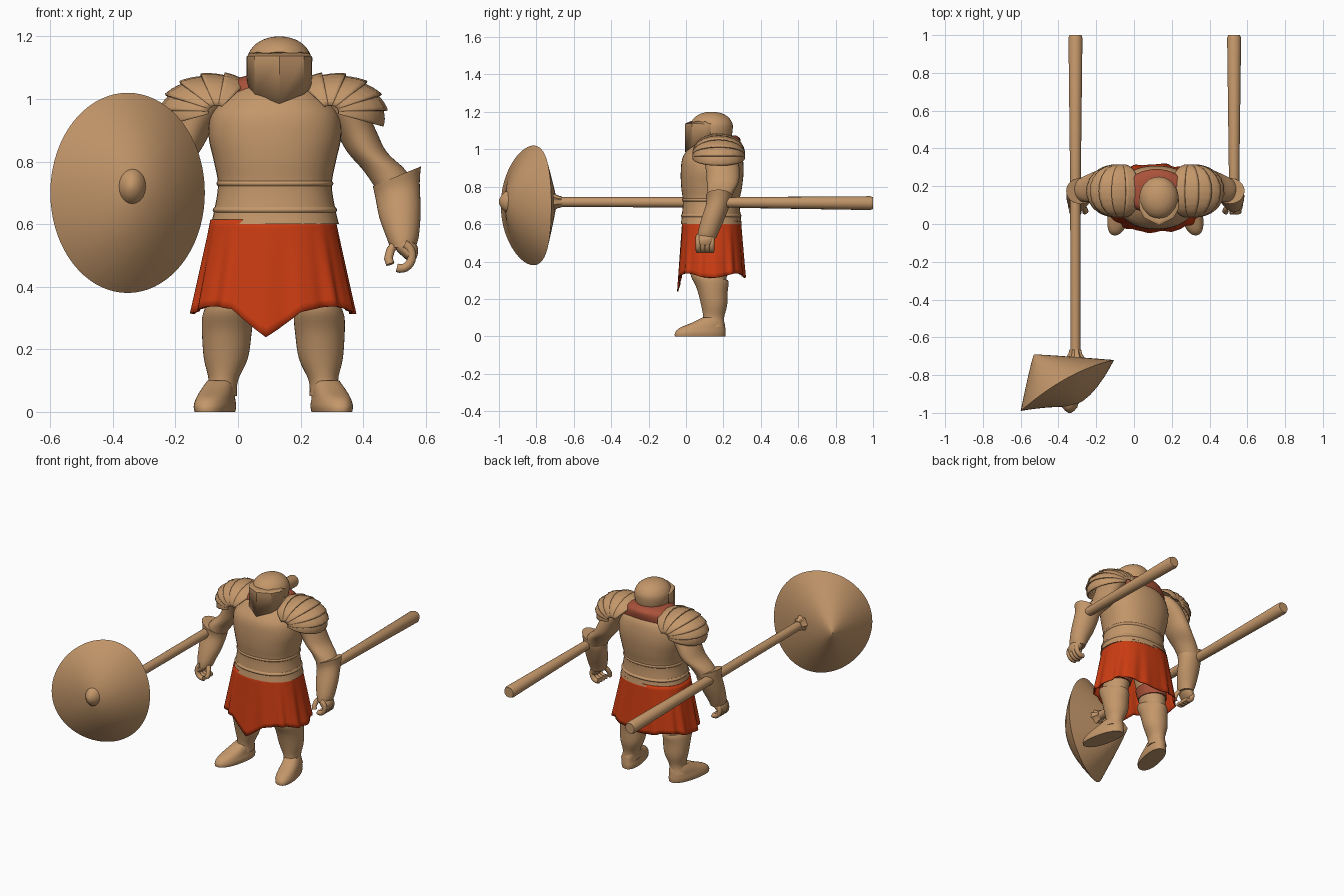
import bpy, bmesh, math
from math import sin, cos, pi, radians
from mathutils import Vector

if "Cube" in bpy.data.objects:
    bpy.data.objects.remove(bpy.data.objects["Cube"])

MX = 0.113  # mirror plane of the figure


def material(name, rgb):
    m = bpy.data.materials.new(name)
    m.diffuse_color = (*rgb, 1)
    m.use_nodes = True
    m.node_tree.nodes["Principled BSDF"].inputs["Base Color"].default_value = m.diffuse_color
    return m


TAN = material("tan", (0.55, 0.31, 0.145))
RED = material("bright red", (0.60, 0.045, 0.006))
DULL = material("dull red", (0.40, 0.085, 0.042))


def finish(name, bm, mat, thick=0, angle=40):
    bmesh.ops.recalc_face_normals(bm, faces=bm.faces)
    me = bpy.data.meshes.new(name)
    bm.to_mesh(me)
    bm.free()
    me.shade_smooth()
    me.set_sharp_from_angle(angle=radians(angle))
    me.materials.append(mat)
    ob = bpy.data.objects.new(name, me)
    bpy.context.collection.objects.link(ob)
    if thick:
        mod = ob.modifiers.new("thickness", 'SOLIDIFY')
        mod.thickness = thick
        mod.offset = 0
    return ob


def skin(bm, rings, closed=True, caps=True):
    """Bridge rows of points into a surface."""
    rows = [[bm.verts.new(p) for p in r] for r in rings]
    n = len(rows[0])
    for a, b in zip(rows, rows[1:]):
        for i in range(n if closed else n - 1):
            j = (i + 1) % n
            bm.faces.new((a[i], a[j], b[j], b[i]))
    if caps:
        bm.faces.new(rows[0])
        bm.faces.new(rows[-1])


def smooth_path(pts, sub=4):
    """Catmull-Rom through tuples of any length."""
    v = [Vector(p) for p in pts]
    v = [v[0]] + v + [v[-1]]
    out = []
    for k in range(1, len(v) - 2):
        a, b, c, d = v[k - 1:k + 3]
        for i in range(sub):
            t = i / sub
            out.append(0.5 * (2 * b + (c - a) * t + (2 * a - 5 * b + 4 * c - d) * t * t
                              + (3 * b - a - 3 * c + d) * t ** 3))
    return out + [v[-2]]


def oval(x, y, z, rx, ry, n=40, e=2.0):
    pts = []
    for i in range(n):
        a = 2 * pi * i / n
        c, s = cos(a), sin(a)
        pts.append(Vector((x + rx * math.copysign(abs(c) ** (2 / e), c),
                           y + ry * math.copysign(abs(s) ** (2 / e), s), z)))
    return pts


def loft(name, sections, mat, e=2.0, warp=None, sub=4):
    """Body through horizontal ovals (x, y, z, rx, ry)."""
    rings = [oval(*p, e=e) for p in smooth_path(sections, sub)]
    if warp:
        rings = [[warp(p) for p in r] for r in rings]
    bm = bmesh.new()
    skin(bm, rings)
    return finish(name, bm, mat)


def tube(name, pts, r, mat):
    cu = bpy.data.curves.new(name, 'CURVE')
    cu.dimensions = '3D'
    cu.bevel_depth, cu.bevel_resolution, cu.use_fill_caps = r, 3, True
    sp = cu.splines.new('POLY')
    sp.points.add(len(pts) - 1)
    for q, p in zip(sp.points, pts):
        q.co = (*p, 1)
    cu.materials.append(mat)
    ob = bpy.data.objects.new(name, cu)
    bpy.context.collection.objects.link(ob)


# Torso armour with flared waist edge and a belt ridge
TX = 0.118
loft("breastplate", [(TX, .135, .60, .205, .163), (TX, .135, .645, .194, .157),
     (TX, .135, .725, .182, .152), (TX, .137, .80, .195, .163), (TX, .14, .88, .212, .168),
     (TX, .142, .95, .205, .162), (TX, .15, 1.0, .165, .14), (TX, .15, 1.04, .11, .10),
     (TX, .15, 1.06, .06, .06)], TAN, e=2.25)
for z, rx, ry in ((.645, .199, .162), (.73, .187, .157)):
    loft("waist_ridge", [(TX, .135, z - .01, rx - .006, ry - .006), (TX, .135, z, rx, ry),
         (TX, .135, z + .01, rx - .006, ry - .006)], TAN, e=2.25)
loft("shoulder_cloth", [(TX, .17, .96, .19, .10), (TX, .17, 1.01, .188, .115),
     (TX, .175, 1.055, .15, .115), (TX, .175, 1.075, .09, .09)], DULL)

# Helmet, neck and pointed visor
HX = 0.132
loft("neck", [(HX, .135, .99, .08, .08), (HX, .135, 1.04, .085, .09), (HX, .135, 1.1, .085, .09)], TAN)
loft("helmet", [(HX, .135, 1.065, .096, .108), (HX, .137, 1.10, .103, .112), (HX, .137, 1.135, .102, .112),
     (HX, .137, 1.165, .086, .096), (HX, .137, 1.186, .06, .068), (HX, .137, 1.197, .03, .035),
     (HX, .137, 1.2, .006, .006)], TAN)
bm = bmesh.new()
cols = [(-.10, .13, 1.13, 1.05), (-.098, .08, 1.135, 1.035), (-.075, .035, 1.135, 1.015), (0, -.002, 1.135, .985),
        (.075, .035, 1.135, 1.015), (.098, .08, 1.135, 1.035), (.10, .13, 1.13, 1.05)]
skin(bm, [[(HX + x, y, b) for x, y, t, b in cols], [(HX + x * 1.02, y, t) for x, y, t, b in cols],
          [(HX + x * .9, y + .03, t + .012) for x, y, t, b in cols]], closed=False, caps=False)
finish("visor", bm, TAN, .008, 25)

# Pleated skirt with a front point in the hem
bm = bmesh.new()
n, rows = 120, []
for k in range(13):
    t = k / 12
    row = []
    for i in range(n):
        a = 2 * pi * i / n
        p = oval(.112, .137, 0, .197 + .06 * t, .155 + .022 * t, n, 2.4)[i]
        f = 1 + .025 * t * sin(a * 14) + .012 * t * sin(a * 23 + 1)
        x, y = .112 + (p.x - .112) * f, .137 + (p.y - .137) * f
        hem = .325 - .012 * cos(4 * a)
        if y < .1:
            hem -= .075 * max(0, 1 - abs(x - .09) / .11)
        row.append((x, y, .615 + (hem - .615) * t))
    rows.append(row)
skin(bm, rows, caps=False)
finish("skirt", bm, RED, .006, 60)

for s, side in ((-1, "right"), (1, "left")):
    def m(secs):
        return [(MX + s * d, *rest) for d, *rest in secs]

    # Legs: thigh, greave, knee rim and foot
    loft(side + "_thigh", m([(.10, .135, .6, .09, .10), (.125, .135, .45, .082, .095),
         (.147, .135, .29, .068, .08)]), TAN)
    loft(side + "_thigh_cloth", m([(.125, .14, .42, .085, .098), (.138, .138, .36, .080, .092)]), DULL)
    loft(side + "_greave", m([(.147, .125, .325, .074, .10), (.147, .128, .30, .081, .10),
         (.149, .14, .25, .079, .083), (.152, .15, .17, .070, .070), (.160, .148, .10, .047, .056),
         (.168, .145, .05, .052, .062)]), TAN, warp=lambda p: Vector((p.x, p.y, p.z + (.12 - p.y) * .25 * (p.z / .33) ** 3)))
    loft(side + "_foot", m([(.187, .075, 0, .057, .135), (.187, .077, .02, .060, .135),
         (.187, .088, .045, .055, .122), (.185, .118, .072, .05, .088), (.180, .142, .10, .042, .055)]),
         TAN, e=2.3, warp=lambda p: Vector((p.x + s * .2 * (.075 - p.y), p.y, p.z)))

    # Arms: upper arm, flared gauntlet and palm
    loft(side + "_upper_arm", m([(.18, .165, 1.03, .06, .08), (.215, .18, .98, .075, .095),
         (.262, .195, .90, .066, .09), (.30, .197, .83, .063, .086), (.357, .185, .77, .068, .07),
         (.39, .175, .71, .06, .06)]), TAN)
    loft(side + "_gauntlet", m([(.395, .175, .755, .077, .068), (.397, .172, .71, .071, .064),
         (.405, .145, .63, .066, .062), (.413, .12, .56, .052, .056), (.414, .112, .525, .04, .05)]),
         TAN, warp=lambda p: Vector((p.x, p.y, p.z + (s * (p.x - MX) - .40) * .4 * max(0, (p.z - .55) / .2))))
    loft(side + "_palm", m([(.415, .112, .55, .036, .046), (.427, .105, .52, .036, .05),
         (.437, .102, .495, .022, .045), (.44, .10, .485, .012, .03)]), TAN)

    # Curled fingers and thumb
    for k in range(4):
        arc = [radians(70 - 15 * j) for j in range(13)]
        tube(side + "_finger", [(MX + s * (.407 + .036 * cos(a)), .066 + .024 * k, .498 + .04 * sin(a))
                                for a in arc], .0145, TAN)
    tube(side + "_thumb", [(MX + s * d, y, z) for d, y, z in
         ((.39, .10, .54), (.374, .08, .515), (.368, .068, .49), (.374, .064, .472))], .014, TAN)

    # Overlapping shoulder lames: stepped bands of a dome with poles front and back
    for k in range(6):
        bm = bmesh.new()
        rings = []
        for j in range(6):
            a = radians(125 - 24 * (k + j / 5 * 1.15))
            r = .93 + .09 * j / 5
            ring = []
            for i in range(25):
                ph = radians(-84 + 7 * i)
                c = abs(cos(ph)) ** .8 * r * (1 + .012 * sin(i * 2.6 + k))
                ring.append((MX + s * (.18 + .178 * c * cos(a)), .175 + .138 * sin(ph),
                             .96 + .12 * c * sin(a)))
            rings.append(ring)
        skin(bm, rings, closed=False, caps=False)
        finish(side + "_shoulder_lame", bm, TAN, .008, 50)

# Poles along the y axis
for name, x, y0, r0 in (("shield_pole", -.31, -.74, .026), ("short_pole", .53, .17, .025)):
    bm = bmesh.new()
    skin(bm, [[(x + r * cos(a * pi / 12), y, z + r * sin(a * pi / 12)) for a in range(24)]
              for y, r, z in ((y0, r0, .718), (.2, r0 + .002, .716), (.985, .037, .712), (1.0, .031, .712))])
    finish(name, bm, TAN)

# Rough socket where the pole meets the shield
bm = bmesh.new()
skin(bm, [[(-.31 + r * (1 + .15 * sin(a * 2.3)) * cos(a * pi / 9), y, .72 + r * (1 + .15 * sin(a * 2.3)) * sin(a * pi / 9))
           for a in range(18)] for y, r in ((-.78, .06), (-.71, .045), (-.685, .032), (-.665, .028))])
finish("pole_socket", bm, TAN)

# Shield: slanted oval rim, domed front, blunt cone at the back
N = 72


def rim(i):
    a = 2 * pi * i / N
    u = cos(a)
    return Vector((-.353 + .247 * u, -.815 + .135 * u - .04 * u * u, .70 + .32 * sin(a)))


def shield_ring(r, apex, power):
    out = []
    for i in range(N):
        p = rim(i)
        out.append((apex.x + (p.x - apex.x) * r, apex.y + (p.y - apex.y) * r ** power,
                    apex.z + (p.z - apex.z) * r))
    return out


front, back = Vector((-.36, -.968, .715)), Vector((-.53, -.69, .72))
rs = [.02, .1, .2, .35, .5, .65, .8, .9, .96]
bm = bmesh.new()
skin(bm, [shield_ring(r, front, 2.0) for r in rs] + [shield_ring(1, front, 1)]
     + [shield_ring(r, back, 1.15) for r in reversed(rs)])
finish("shield", bm, TAN, 0, 50)

# Shield boss
bm = bmesh.new()
skin(bm, [[(-.34 + r * cos(a * pi / 10), y, .72 + 1.3 * r * sin(a * pi / 10)) for a in range(20)]
          for y, r in ((-.94, .048), (-.97, .04), (-.988, .025), (-1.0, .008))])
finish("shield_boss", bm, TAN)
